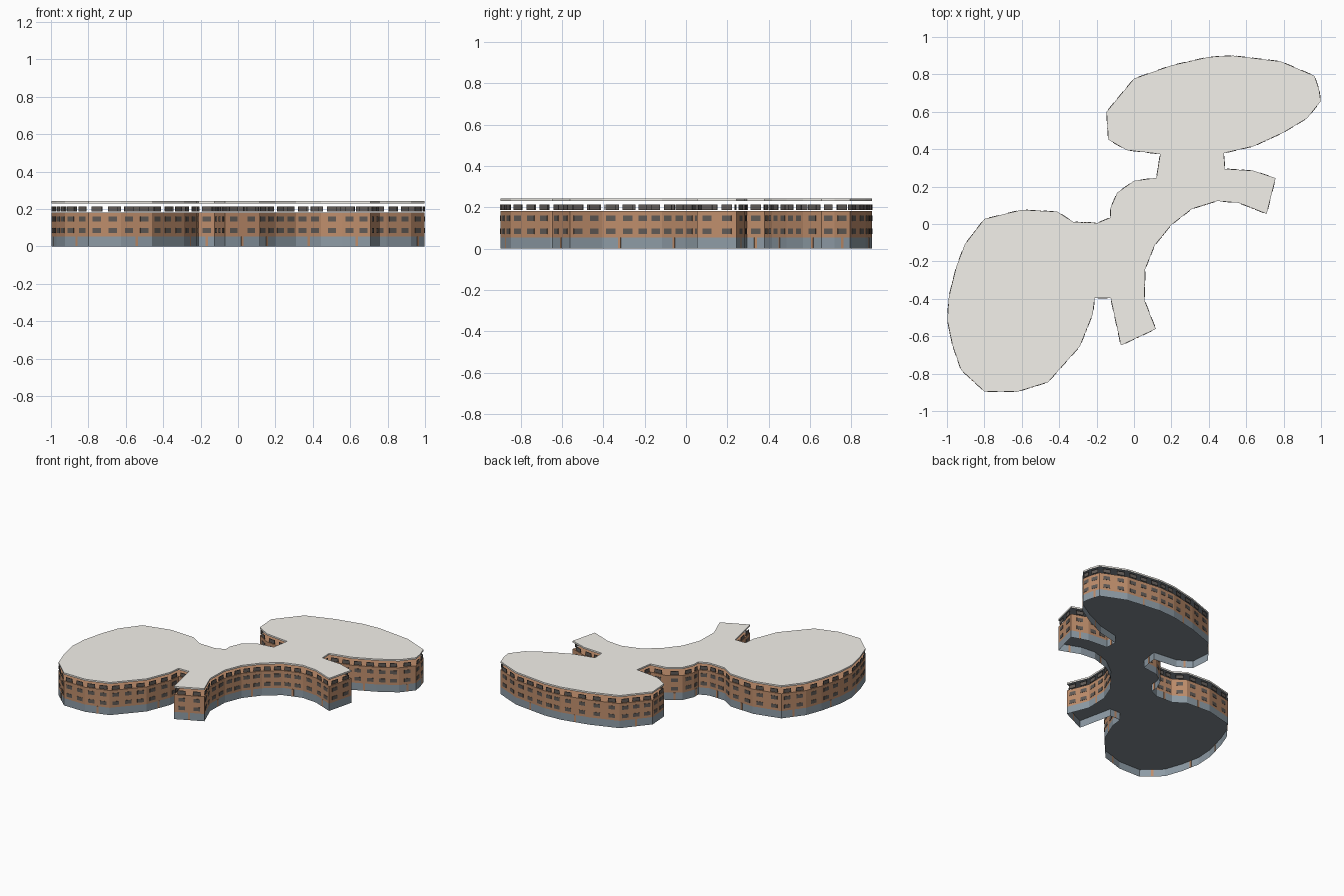
import bpy, bmesh, math
from mathutils import Matrix, Vector

if "Cube" in bpy.data.objects:
    bpy.data.objects.remove(bpy.data.objects["Cube"])

# Building footprint, clockwise from the west end of the north wing
OUTLINE = [
    (-.147, .60), (0, .777), (.20, .848), (.40, .893), (.53, .90), (.785, .869),
    (.965, .792), (.99, .718), (.998, .656), (.925, .565), (.795, .487), (.64, .416),
    (.481, .379), (.485, .295), (.637, .285), (.757, .245), (.709, .054), (.56, .113),
    (.445, .123), (.31, .081), (.20, -.004), (.11, -.115), (.06, -.24), (.055, -.405),
    (.117, -.561), (-.07, -.649), (-.125, -.395), (-.21, -.395), (-.22, -.48),
    (-.29, -.655), (-.46, -.846), (-.625, -.897), (-.80, -.895), (-.925, -.78),
    (-.97, -.65), (-.998, -.515), (-.99, -.39), (-.95, -.229), (-.905, -.11),
    (-.80, .027), (-.60, .076), (-.41, .066), (-.325, .011), (-.195, .006),
    (-.125, .035), (-.125, .087), (-.09, .167), (0, .231), (.12, .247), (.14, .374),
    (-.04, .395), (-.137, .451)]
EDGES = [(Vector(a), Vector(b)) for a, b in zip(OUTLINE, OUTLINE[1:] + OUTLINE[:1])]


def material(name, rgb):
    m = bpy.data.materials.new(name)
    m.diffuse_color = (*rgb, 1)
    m.use_nodes = True
    m.node_tree.nodes["Principled BSDF"].inputs["Base Color"].default_value = m.diffuse_color
    return m


def finish(bm, name, mat):
    me = bpy.data.meshes.new(name)
    bm.to_mesh(me)
    bm.free()
    me.materials.append(mat)
    ob = bpy.data.objects.new(name, me)
    bpy.context.collection.objects.link(ob)


def storey(name, mat, z0, z1=None, top=False, bottom=False):
    """Walls along the footprint from z0 to z1, with optional flat caps."""
    bm = bmesh.new()
    low = [bm.verts.new((x, y, z0)) for x, y in OUTLINE]
    if z1 is not None:
        high = [bm.verts.new((x, y, z1)) for x, y in OUTLINE]
        for i in range(len(low)):
            bm.faces.new((low[i], high[i], high[i - 1], low[i - 1]))
    if top:
        bm.faces.new(high[::-1])
    if bottom:
        bm.faces.new(low)
    bm.normal_update()
    finish(bm, name, mat)


def wall_box(bm, a, b, t, width, z0, z1, depth=.004):
    """Thin box set in the wall a-b at fraction t."""
    p, d = a.lerp(b, t), b - a
    bmesh.ops.create_cube(bm, size=1, matrix=(
        Matrix.Translation((p.x, p.y, (z0 + z1) / 2))
        @ Matrix.Rotation(math.atan2(d.y, d.x), 4, 'Z')
        @ Matrix.Diagonal((width, depth, z1 - z0, 1))))


brick = material("brick", (.52, .27, .15))
plinth = material("plinth", (.27, .33, .38))
glass = material("glass", (.12, .105, .095))
roofing = material("roofing", (.90, .88, .83))
floor = material("floor", (.22, .25, .28))

# Ground storey is an open skirt below the first floor slab
storey("ground_storey", plinth, 0, .054)
storey("first_floor_underside", floor, .054, bottom=True)
storey("brick_storeys", brick, .054, .182, top=True)

# Roof floats above the open top storey
storey("roof_underside", floor, .230, bottom=True)
storey("roof_slab", roofing, .230, .242, top=True)

# Three rows of windows
for name, z0, z1, w in (("lower_windows", .072, .098, .045),
                        ("middle_windows", .134, .160, .045),
                        ("top_windows", .187, .214, .052)):
    bm = bmesh.new()
    for a, b in EDGES:
        length = (b - a).length
        n = max(1, round(length / .085))
        for i in range(n):
            wall_box(bm, a, b, (i + .5) / n, min(w, length / n * .65), z0, z1)
    finish(bm, name, glass)

# Slim brick posts across the ground storey
bm = bmesh.new()
for a, b in EDGES[::2]:
    wall_box(bm, a, b, .5, .014, .002, .054)
finish(bm, "ground_posts", brick)
